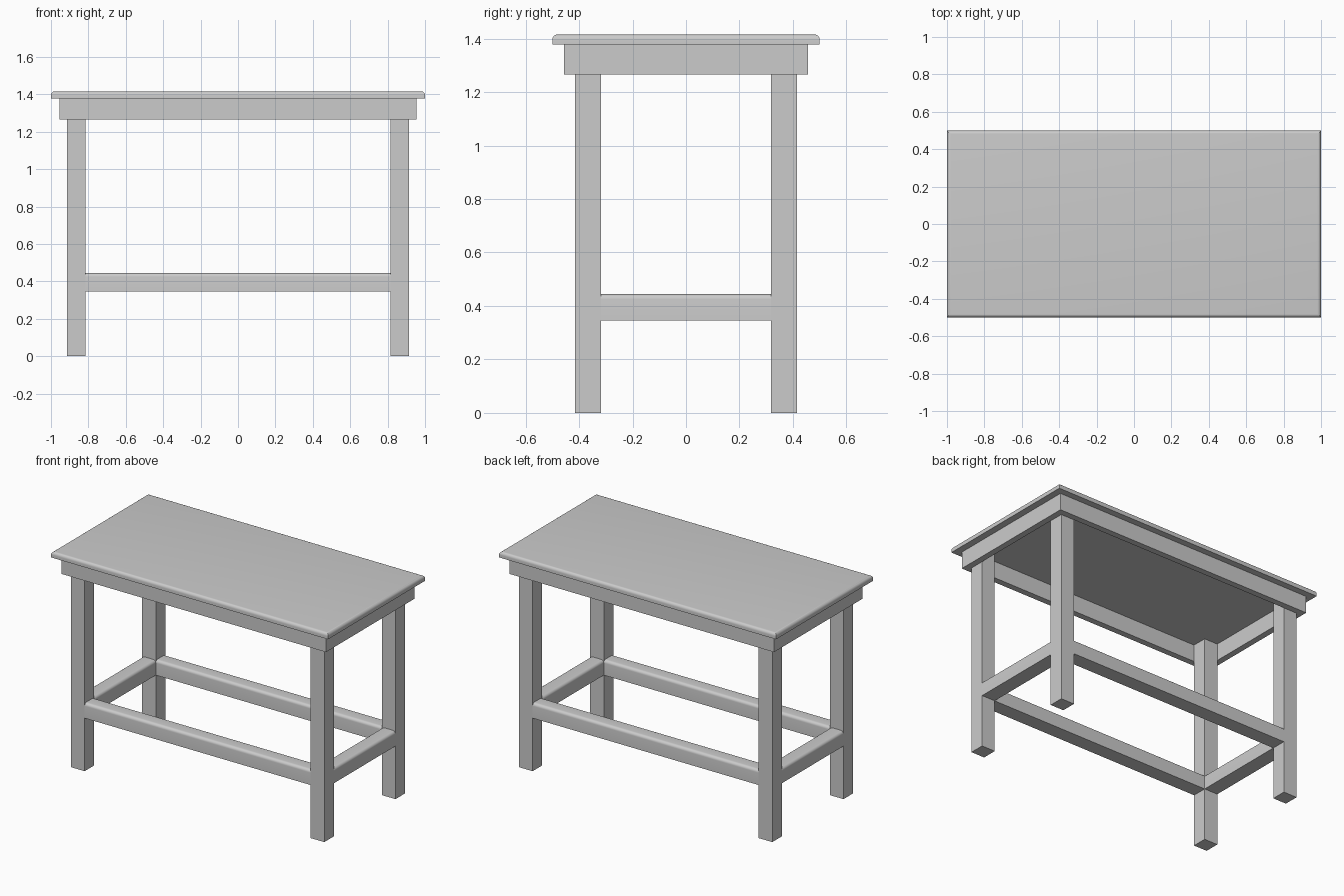
import bpy
import bmesh
import math

default = bpy.data.objects.get("Cube")
if default:
    bpy.data.objects.remove(default, do_unlink=True)

grey = bpy.data.materials.new("light grey")
grey.use_nodes = True
grey.diffuse_color = (0.6, 0.6, 0.6, 1)
grey.node_tree.nodes["Principled BSDF"].inputs["Base Color"].default_value = (0.6, 0.6, 0.6, 1)


def box(name, lo, hi, radius=0, axes=""):
    """Box between two corners; top edges running along the given axes are rounded."""
    bm = bmesh.new()
    bmesh.ops.create_cube(bm, size=1)
    for v in bm.verts:
        v.co = [hi[i] if v.co[i] > 0 else lo[i] for i in range(3)]
    if radius:
        edges = []
        for e in bm.edges:
            a, b = e.verts
            on_top = min(a.co.z, b.co.z) > hi[2] - 1e-5
            along = "x" if abs(a.co.x - b.co.x) > 1e-5 else "y"
            if on_top and along in axes:
                edges.append(e)
        bmesh.ops.bevel(bm, geom=edges, offset=radius, segments=6,
                        profile=0.5, affect="EDGES")
    bmesh.ops.recalc_face_normals(bm, faces=bm.faces)
    mesh = bpy.data.meshes.new(name)
    bm.to_mesh(mesh)
    bm.free()
    mesh.materials.append(grey)
    obj = bpy.data.objects.new(name, mesh)
    bpy.context.collection.objects.link(obj)
    if radius:
        bpy.ops.object.select_all(action="DESELECT")
        obj.select_set(True)
        bpy.context.view_layer.objects.active = obj
        bpy.ops.object.shade_smooth_by_angle(angle=math.radians(30))
    return obj


def span(sign, inner, outer):
    return sorted((sign * inner, sign * outer))


# Main dimensions
top_z, under_z, apron_z = 1.415, 1.378, 1.266
leg_x, leg_y, leg_w = 0.914, 0.416, 0.098
apron_x, apron_y = 0.955, 0.457
in_x, in_y = leg_x - leg_w, leg_y - leg_w
rail_lo, rail_hi = 0.346, 0.444
fillet = 0.019

# Table top with rounded upper edges
box("table_top", (-1, -0.5, under_z), (1, 0.5, top_z), fillet, "xy")

# Legs
for sx, side in ((-1, "right"), (1, "left")):
    for sy, end in ((-1, "front"), (1, "back")):
        x0, x1 = span(sx, in_x, leg_x)
        y0, y1 = span(sy, in_y, leg_y)
        box(f"{end}_{side}_leg", (x0, y0, 0), (x1, y1, under_z))

# Long aprons and stretchers, front and back
for s, end in ((-1, "front"), (1, "back")):
    y0, y1 = span(s, leg_y, apron_y)
    box(f"{end}_apron", (-apron_x, y0, apron_z), (apron_x, y1, under_z))
    y0, y1 = span(s, in_y, leg_y)
    box(f"{end}_stretcher", (-in_x, y0, rail_lo), (in_x, y1, rail_hi), fillet, "x")

# Short aprons and stretchers, left and right
for s, side in ((-1, "right"), (1, "left")):
    x0, x1 = span(s, leg_x, apron_x)
    box(f"{side}_apron", (x0, -leg_y, apron_z), (x1, leg_y, under_z))
    x0, x1 = span(s, in_x, leg_x)
    box(f"{side}_stretcher", (x0, -in_y, rail_lo), (x1, in_y, rail_hi), fillet, "y")
